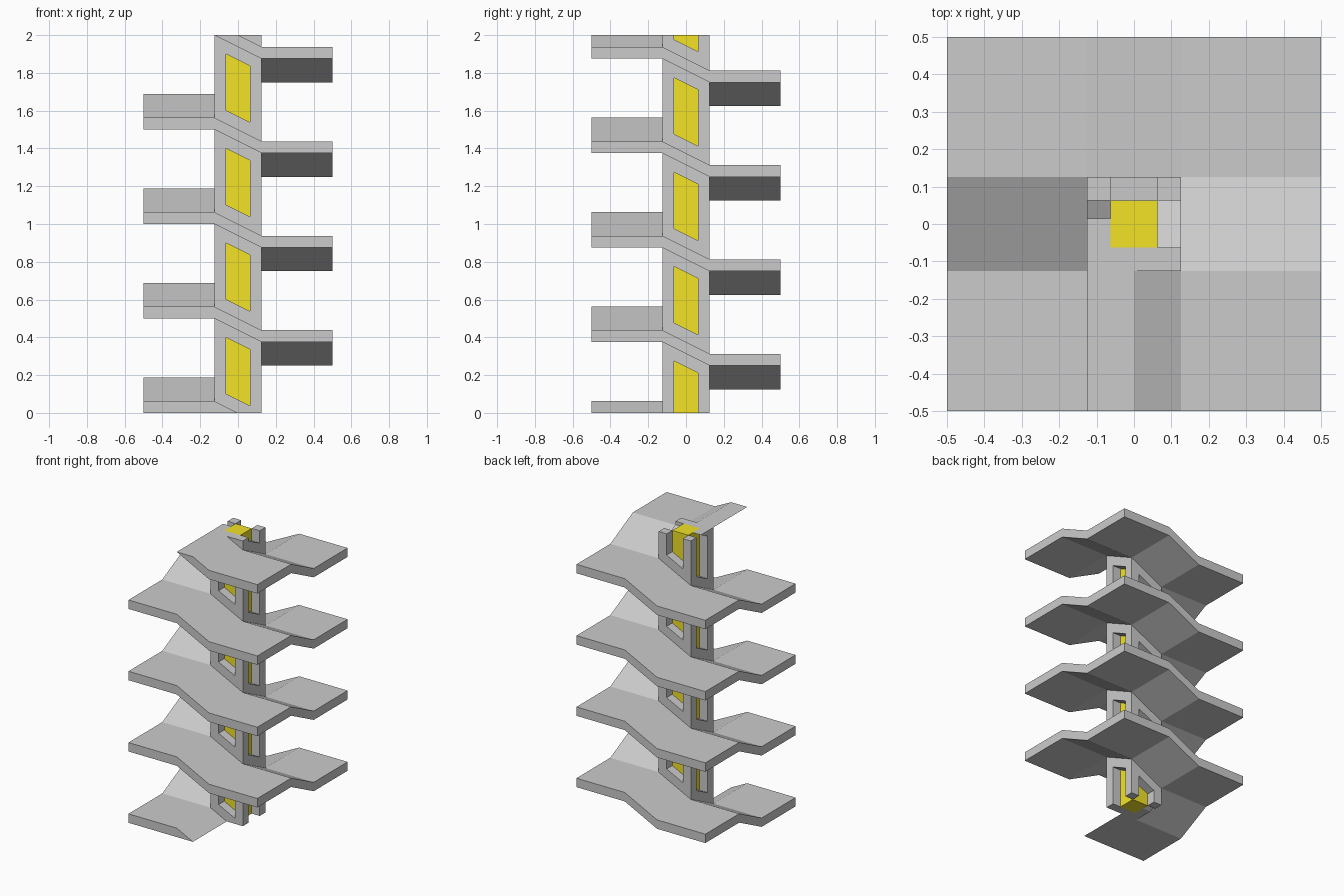
import bpy, bmesh
from math import sqrt

if "Cube" in bpy.data.objects:
    bpy.data.objects.remove(bpy.data.objects["Cube"])

OUT, COL, CORE = 0.5, 0.125, 0.0625      # half-widths: ramp, column, core
RISE, THICK, TOP = 0.125, 0.0625, 2.0    # rise per quarter turn, slab, height
MARGIN = CORE * sqrt(1.25)               # vertical margin of the slanted windows


def turn(x, y, n):
    """Quarter turns, front -> left -> back -> right."""
    for _ in range(n % 4):
        x, y = y, -x
    return x, y


def trim(bm):
    """Cut flat at z = 0 and z = TOP and cap the openings."""
    for z, n in ((0, (0, 0, -1)), (TOP, (0, 0, 1))):
        bmesh.ops.bisect_plane(bm, geom=bm.verts[:] + bm.edges[:] + bm.faces[:],
                               dist=1e-6, plane_co=(0, 0, z), plane_no=n,
                               clear_outer=True)
        rim = [e for e in bm.edges if e.is_boundary]
        if rim:
            bmesh.ops.holes_fill(bm, edges=rim, sides=0)


def extrude_up(bm, height):
    ext = bmesh.ops.extrude_face_region(bm, geom=bm.faces[:], use_keep_orig=True)
    top = [g for g in ext["geom"] if isinstance(g, bmesh.types.BMVert)]
    bmesh.ops.translate(bm, verts=top, vec=(0, 0, height))


def finish(bm, name, mat=None):
    bmesh.ops.recalc_face_normals(bm, faces=bm.faces[:])
    me = bpy.data.meshes.new(name)
    bm.to_mesh(me)
    bm.free()
    ob = bpy.data.objects.new(name, me)
    bpy.context.collection.objects.link(ob)
    if mat:
        me.materials.append(mat)
    return ob


def box(name, x0, x1, y0, y1, mat=None):
    bm = bmesh.new()
    bm.faces.new([bm.verts.new(p) for p in
                  ((x0, y0, 0), (x1, y0, 0), (x1, y1, 0), (x0, y1, 0))])
    extrude_up(bm, TOP)
    return finish(bm, name, mat)


# spiral ramp: flat corner landings joined by sloped flights
bm = bmesh.new()
for i in range(17):
    hi, lo = i * RISE, (i - 1) * RISE
    flight = [(COL, -COL, lo), (COL, -OUT, lo), (-COL, -OUT, hi), (-COL, -COL, hi)]
    landing = [(-COL, -COL, hi), (-COL, -OUT, hi), (-OUT, -OUT, hi), (-OUT, -COL, hi)]
    for quad in ([flight, landing] if i < 16 else [flight]):
        bm.faces.new([bm.verts.new((*turn(x, y, i), z)) for x, y, z in quad])
bmesh.ops.remove_doubles(bm, verts=bm.verts[:], dist=1e-5)
extrude_up(bm, THICK)
trim(bm)
finish(bm, "spiral_ramp")

# column corner posts
for i in range(4):
    ax, ay = turn(-COL, -COL, i)
    bx, by = turn(-CORE, -CORE, i)
    box("corner_post", min(ax, bx), max(ax, bx), min(ay, by), max(ay, by))

# sloped wall bands between the windows
for i in range(18):
    bm = bmesh.new()
    hi, lo = (i - 0.25) * RISE, (i - 0.75) * RISE
    quad = [(-CORE, -COL, hi), (CORE, -COL, lo), (CORE, -CORE, lo), (-CORE, -CORE, hi)]
    bm.faces.new([bm.verts.new((*turn(x, y, i), z - MARGIN)) for x, y, z in quad])
    extrude_up(bm, THICK + 2 * MARGIN)
    trim(bm)
    finish(bm, "wall_band")

# yellow core seen through the windows
yellow = bpy.data.materials.new("window_yellow")
yellow.diffuse_color = (0.9, 0.77, 0.02, 1)
yellow.use_nodes = True
yellow.node_tree.nodes["Principled BSDF"].inputs["Base Color"].default_value = yellow.diffuse_color
box("glowing_core", -CORE, CORE, -CORE, CORE, yellow)
